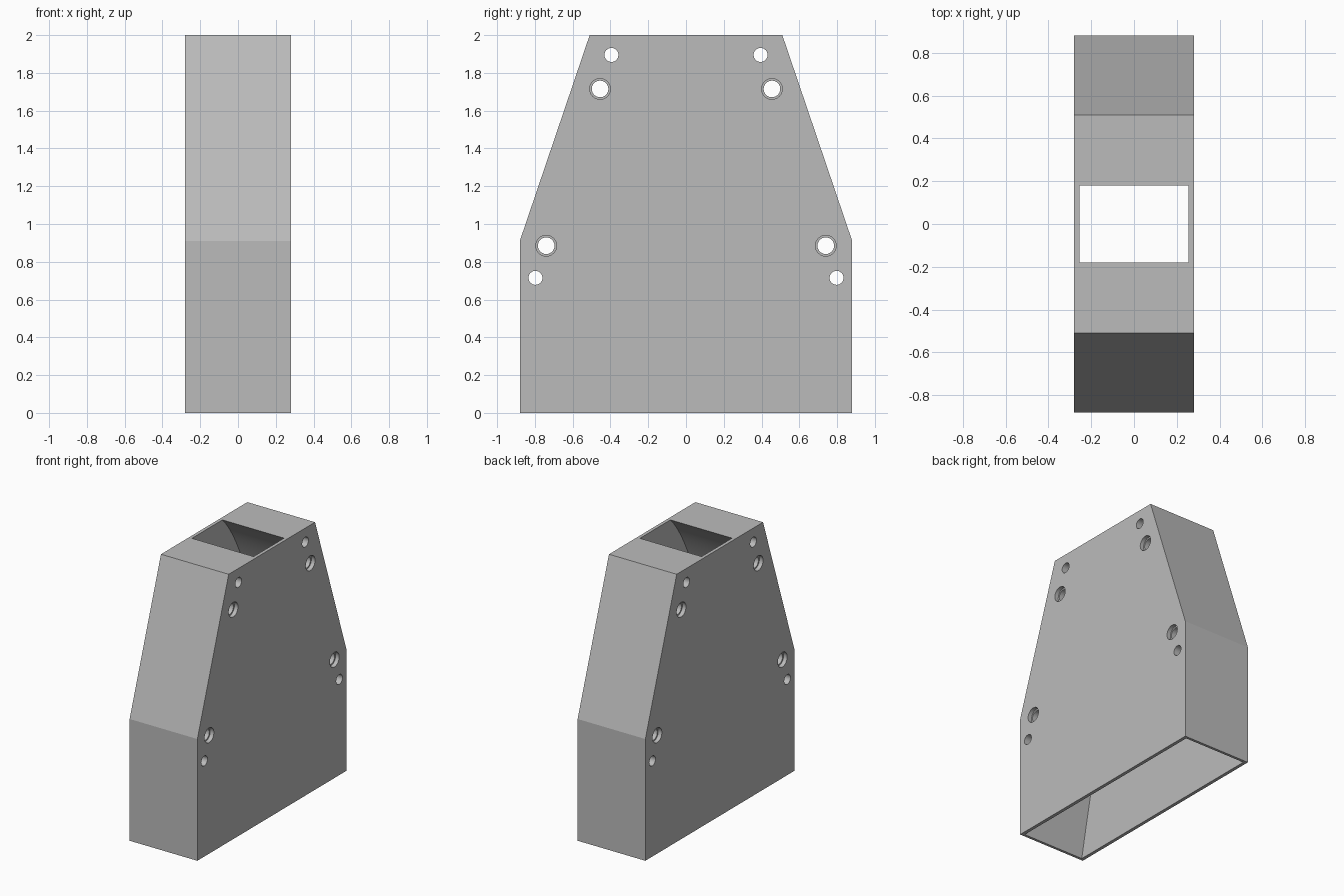
import bpy, bmesh, math
from mathutils import Matrix, Vector
from mathutils.geometry import interpolate_bezier

cube = bpy.data.objects.get("Cube")
if cube:
    bpy.data.objects.remove(cube, do_unlink=True)

HALF_WIDTH, INNER_WIDTH = 0.28, 0.255
MARGIN = 0.02

grey = bpy.data.materials.new("plain grey")
grey.use_nodes = True
colour = (0.5, 0.5, 0.5, 1)
grey.diffuse_color = colour
grey.node_tree.nodes["Principled BSDF"].inputs["Base Color"].default_value = colour


def make_object(name, bm):
    bmesh.ops.recalc_face_normals(bm, faces=bm.faces)
    mesh = bpy.data.meshes.new(name)
    bm.to_mesh(mesh)
    bm.free()
    mesh.materials.append(grey)
    obj = bpy.data.objects.new(name, mesh)
    bpy.context.collection.objects.link(obj)
    return obj


def symmetric_prism(name, side, half_width):
    """Extrude a (y, z) half profile, mirrored in y, along x."""
    outline = side + [(-y, z) for y, z in reversed(side)]
    bm = bmesh.new()
    face = bm.faces.new([bm.verts.new((-half_width, y, z)) for y, z in outline])
    extruded = bmesh.ops.extrude_face_region(bm, geom=[face])["geom"]
    verts = [v for v in extruded if isinstance(v, bmesh.types.BMVert)]
    bmesh.ops.translate(bm, verts=verts, vec=(2 * half_width, 0, 0))
    return make_object(name, bm)


def drill(name, holes, radius, length, x_centres):
    """Mirrored cylinders lying along x."""
    bm = bmesh.new()
    for y, z in holes:
        for sign in (-1, 1):
            for x in x_centres:
                place = Matrix.Translation((x, sign * y, z)) @ Matrix.Rotation(math.pi / 2, 4, "Y")
                bmesh.ops.create_cone(bm, cap_ends=True, segments=32, radius1=radius,
                                      radius2=radius, depth=length, matrix=place)
    return make_object(name, bm)


# Tapered outer body
body = symmetric_prism("duct_housing", [(0.88, 0), (0.88, 0.91), (0.51, 2)], HALF_WIDTH)

# Curved inner passage, flaring from the top slot to the open base
curve = interpolate_bezier(Vector((0.86, 0)), Vector((0.69, 0.9)),
                           Vector((0.46, 1.72)), Vector((0.18, 2)), 25)
flare = [(0.86, -MARGIN)] + [tuple(p) for p in curve] + [(0.18, 2 + MARGIN)]
passage = symmetric_prism("passage_cutter", flare, INNER_WIDTH)

# Pin holes, bolt holes and bolt counterbores
bolts = [(0.455, 1.715), (0.74, 0.885)]
pins = [(0.395, 1.895), (0.797, 0.715)]
cutters = [
    passage,
    drill("pin_hole_cutter", pins, 0.037, 1, [0]),
    drill("bolt_hole_cutter", bolts, 0.044, 1, [0]),
    drill("counterbore_cutter", bolts, 0.055, 0.06, [-HALF_WIDTH, HALF_WIDTH]),
]
for cutter in cutters:
    cutter.hide_render = True
    cutter.hide_viewport = True
    cut = body.modifiers.new(cutter.name, "BOOLEAN")
    cut.operation = "DIFFERENCE"
    cut.solver = "EXACT"
    cut.object = cutter

# Bake the cuts and drop the cutters
bpy.context.view_layer.update()
graph = bpy.context.evaluated_depsgraph_get()
result = bpy.data.meshes.new_from_object(body.evaluated_get(graph))
body.modifiers.clear()
body.data = result
for cutter in cutters:
    bpy.data.objects.remove(cutter, do_unlink=True)

# Smooth the bores and flare, keep the housing edges crisp
bpy.ops.object.select_all(action="DESELECT")
body.select_set(True)
bpy.context.view_layer.objects.active = body
bpy.ops.object.shade_smooth_by_angle(angle=math.radians(15))
